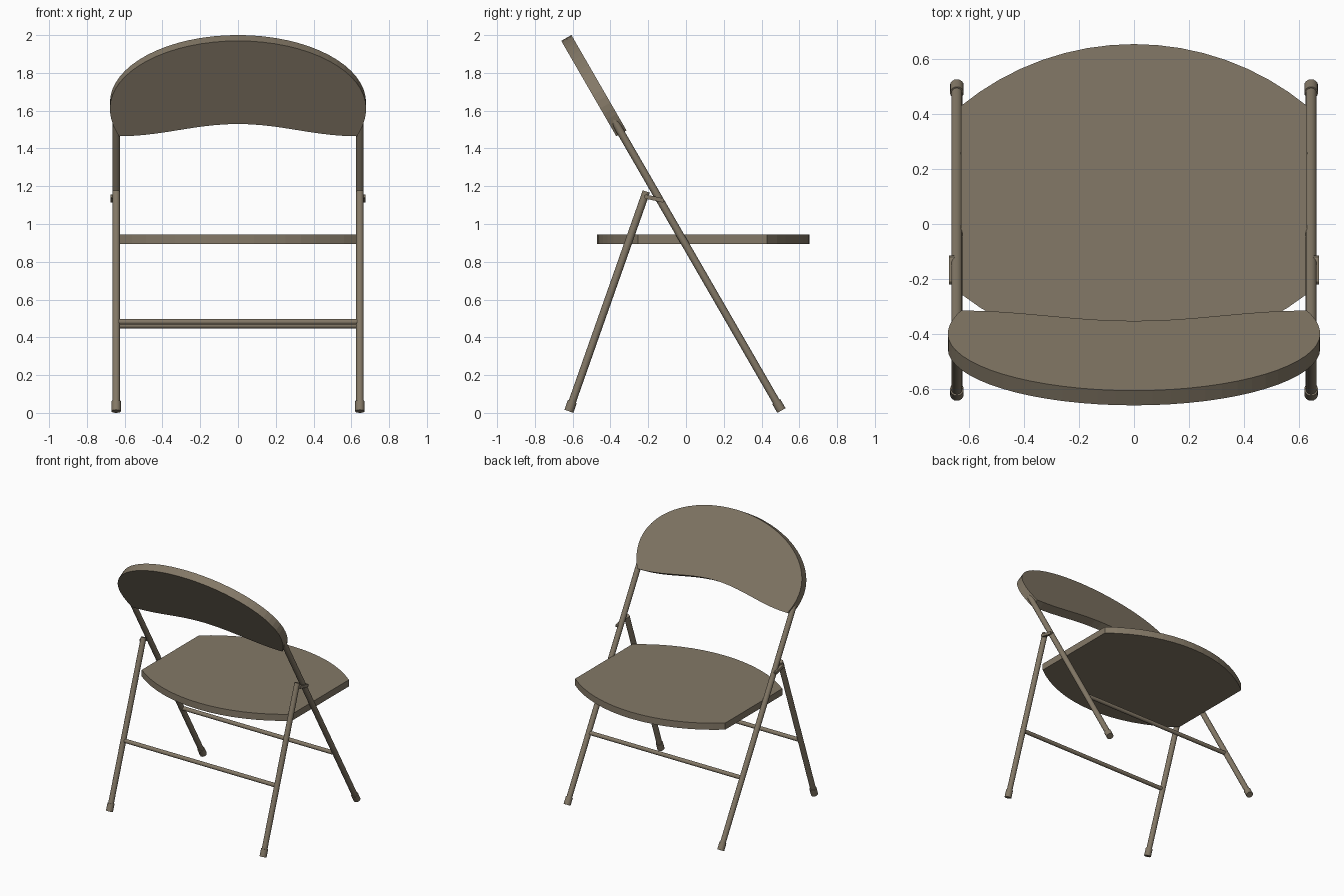
import bpy, bmesh, math
from mathutils import Vector, Matrix

if "Cube" in bpy.data.objects:
    bpy.data.objects.remove(bpy.data.objects["Cube"])

mat = bpy.data.materials.new("beige brown")
mat.diffuse_color = (0.23, 0.19, 0.135, 1)
mat.use_nodes = True
mat.node_tree.nodes["Principled BSDF"].inputs["Base Color"].default_value = mat.diffuse_color


def add(name, bm, smooth=False):
    bmesh.ops.recalc_face_normals(bm, faces=bm.faces)
    me = bpy.data.meshes.new(name)
    bm.to_mesh(me)
    bm.free()
    me.materials.append(mat)
    ob = bpy.data.objects.new(name, me)
    bpy.context.collection.objects.link(ob)
    if smooth:
        bpy.ops.object.select_all(action='DESELECT')
        ob.select_set(True)
        bpy.context.view_layer.objects.active = ob
        bpy.ops.object.shade_smooth_by_angle(angle=math.radians(40))
    return ob


def tube(name, a, b, r, sides=16):
    a, b = Vector(a), Vector(b)
    d = b - a
    bm = bmesh.new()
    m = Matrix.Translation((a + b) / 2) @ d.to_track_quat('Z', 'Y').to_matrix().to_4x4()
    bmesh.ops.create_cone(bm, cap_ends=True, segments=sides, radius1=r, radius2=r,
                          depth=d.length, matrix=m)
    return add(name, bm, True)


def plate(name, pts, origin, u, v, thick):
    """Extrude a 2D outline lying on axes u, v, centred on its thickness."""
    u, v, o = Vector(u).normalized(), Vector(v).normalized(), Vector(origin)
    n = u.cross(v)
    bm = bmesh.new()
    f = bm.faces.new([bm.verts.new(o + u * x + v * y - n * thick / 2) for x, y in pts])
    g = bmesh.ops.extrude_face_region(bm, geom=[f])
    bmesh.ops.translate(bm, vec=n * thick,
                        verts=[e for e in g['geom'] if isinstance(e, bmesh.types.BMVert)])
    return add(name, bm)


# seat: straight sides, circular arcs front and back
W = 0.63
def arc(peak, sag, sign, n=16):
    R = (W * W + sag * sag) / (2 * sag)
    a = math.asin(W / R)
    return [(sign * R * math.sin(a - 2 * a * i / n),
             sign * (peak - R + R * math.cos(a - 2 * a * i / n))) for i in range(n + 1)]

plate("seat", arc(0.655, 0.225, 1) + arc(0.47, 0.215, -1),
      (0, 0, 0.92), (1, 0, 0), (0, 1, 0), 0.05)

# backrest: half ellipse top, tucked-in sides, wavy bottom edge
lean = Vector((0, -0.5, math.sqrt(0.75)))
base = Vector((0, -0.342, 1.48))
N = 32
top = [(0.678 * math.cos(math.pi * i / N), 0.17 + 0.413 * math.sin(math.pi * i / N))
       for i in range(N + 1)]
side = [(0.678 - 0.048 * (i / 5) ** 2, 0.17 * (1 - i / 5)) for i in range(1, 6)]
bottom = [(W * (2 * i / 20 - 1), 0.0375 * (1 + math.cos(math.pi * (2 * i / 20 - 1))))
          for i in range(1, 20)]
outline = top + [(-x, y) for x, y in side] + bottom + side[::-1]
plate("backrest", outline, base, (1, 0, 0), lean, 0.062)


def along(p, d, z):
    return p + d * ((z - p.z) / d.z)

rear_top = Vector((0, -0.21, 1.172))
rear_dir = (rear_top - Vector((0, -0.62, 0.0085))).normalized()
LX = 0.645
front_foot = along(base, lean, 0.0125)
rear_foot = along(rear_top, rear_dir, 0.0085)

for label, s in (("left", -1), ("right", 1)):
    off = Vector((s * LX, 0, 0))
    # legs with end caps
    tube("front_leg_" + label, front_foot + lean * 0.01 + off, base + lean * 0.085 + off, 0.02)
    tube("rear_leg_" + label, rear_foot + rear_dir * 0.01 + off, rear_top + off, 0.02)
    tube("front_foot_" + label, front_foot + off, front_foot + lean * 0.055 + off, 0.025)
    tube("rear_foot_" + label, rear_foot + off, rear_foot + rear_dir * 0.055 + off, 0.025)
    # folding link joining the two legs
    plate("hinge_link_" + label,
          [(-0.053, -0.006), (-0.047, -0.011), (0.047, -0.011), (0.053, -0.006),
           (0.053, 0.006), (0.047, 0.011), (-0.047, 0.011), (-0.053, 0.006)],
          (s * 0.664, -0.168, 1.135), (0, 1, -0.22), (0, 0.22, 1), 0.02)

# cross bars between the legs
for name, p, d, z in (("front_cross_bar", base, lean, 0.462),
                      ("rear_cross_bar", rear_top, rear_dir, 0.482)):
    c = along(p, d, z)
    tube(name, c - Vector((LX, 0, 0)), c + Vector((LX, 0, 0)), 0.015)
